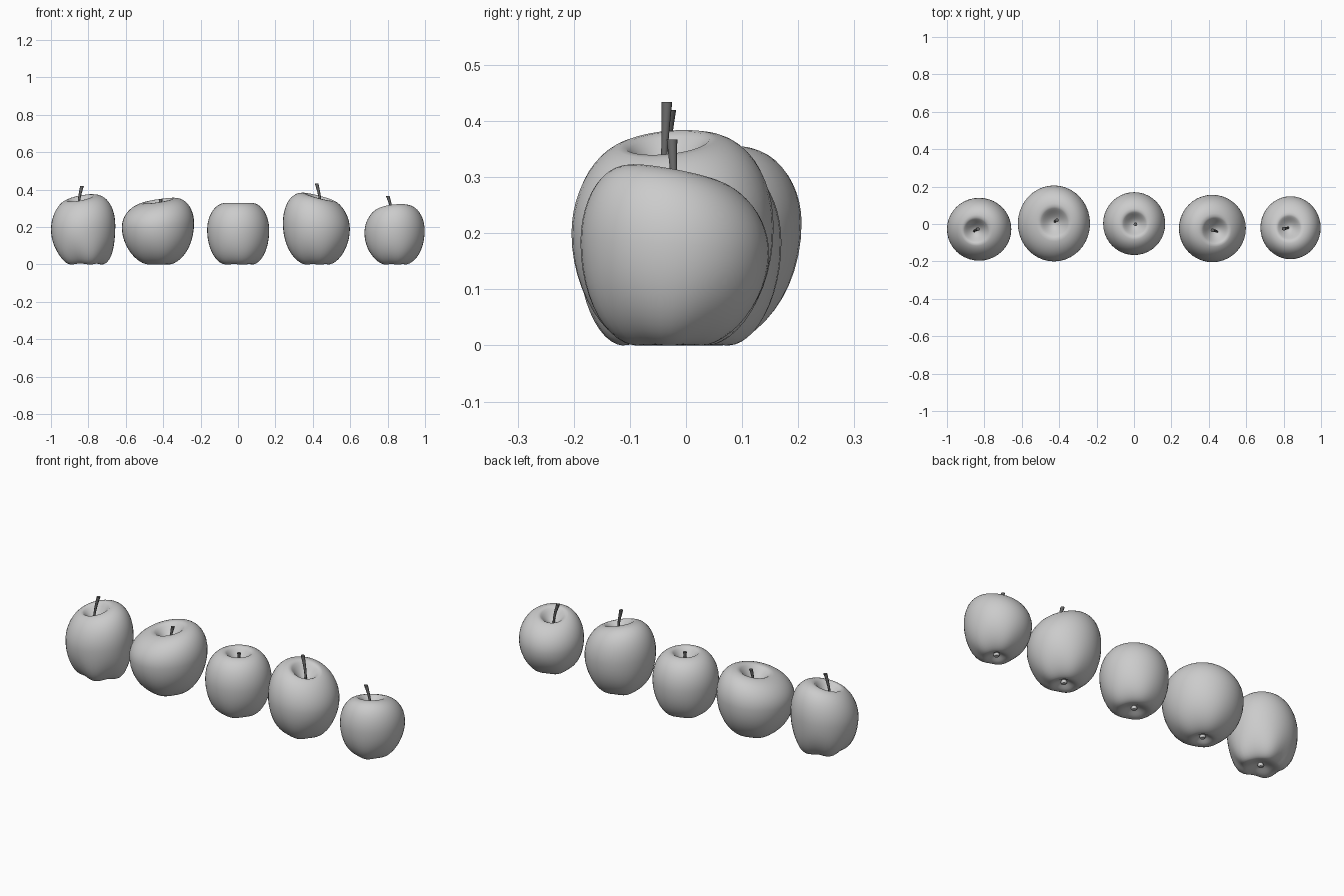
import bpy
import bmesh
from math import sin, cos, pi
from mathutils import Vector

cube = bpy.data.objects.get("Cube")
if cube:
    bpy.data.objects.remove(cube)


def make_material(name, color):
    mat = bpy.data.materials.new(name)
    mat.use_nodes = True
    mat.diffuse_color = color
    mat.node_tree.nodes["Principled BSDF"].inputs["Base Color"].default_value = color
    return mat


skin = make_material("light grey skin", (0.6, 0.6, 0.6, 1))
wood = make_material("dark grey stem", (0.13, 0.13, 0.13, 1))
SIDES = 40


def loft(name, rings, mat):
    """Join rings of points into a closed smooth skin."""
    bm = bmesh.new()
    loops = [[bm.verts.new(p) for p in ring] for ring in rings]
    for low, high in zip(loops, loops[1:]):
        n = len(low)
        for i in range(n):
            j = (i + 1) % n
            bm.faces.new((low[i], low[j], high[j], high[i]))
    bm.faces.new(loops[0][::-1])
    bm.faces.new(loops[-1])
    mesh = bpy.data.meshes.new(name)
    bm.to_mesh(mesh)
    bm.free()
    obj = bpy.data.objects.new(name, mesh)
    bpy.context.collection.objects.link(obj)
    mesh.materials.append(mat)
    bpy.ops.object.select_all(action="DESELECT")
    obj.select_set(True)
    bpy.context.view_layer.objects.active = obj
    bpy.ops.object.shade_smooth_by_angle(angle=0.9)
    return obj


def apple_profile(base, power, waist):
    """Radius and height pairs from the bottom dimple to the top dimple."""
    pts = []
    rim = 0.42
    for k in range(6):                       # bottom dimple
        t = k / 6
        pts.append((max(base * t, 0.01), 0.035 * (1 + cos(pi * t))))
    for k in range(12):                      # lower body
        a = pi / 2 * (1 - k / 12)
        pts.append((base + (1 - base) * cos(a) ** power, waist * (1 - sin(a))))
    for k in range(12):                      # shoulders
        a = pi / 2 * k / 12
        pts.append((rim + (1 - rim) * cos(a), waist + (1 - waist) * sin(a)))
    for k in range(9):                       # top dimple
        t = 1 - k / 8
        pts.append((max(rim * t, 0.01), 1 - 0.16 * (1 - t * t) ** 1.5))
    return pts


def make_apple(name, center, radius, height, base, power, waist, tilt, dimple, foot, lobes):
    rings = []
    for r, z in apple_profile(base, power, waist):
        pull = (1 - r) * max(0, z - waist) / (1 - waist)
        low = max(0, 1 - z / waist) ** 2
        ring = []
        for i in range(SIDES):
            a = 2 * pi * i / SIDES
            lobe = 1 + lobes * low * cos(5 * a)
            x, y = radius[0] * r * cos(a) * lobe, radius[1] * r * sin(a) * lobe
            lift = z * z * (tilt[0] * x + tilt[1] * y)
            bump = lobes * 0.1 * low * r * (1 - cos(5 * a))
            ring.append(Vector((
                center[0] + x + pull * (dimple[0] - center[0]) + low * foot[0],
                center[1] + y + pull * (dimple[1] - center[1]) + low * foot[1],
                z * height + lift + bump)))
        rings.append(ring)
    # Fit the tilted body back to its full height
    top = max(p.z for ring in rings for p in ring)
    for ring in rings:
        for p in ring:
            p.z *= height / top
    loft(name, rings, skin)
    return rings[-1][0].z


def make_stem(name, root, tip, bend):
    root, tip = Vector(root), Vector(tip)
    rings = []
    for k in range(7):
        t = k / 6
        c = root.lerp(tip, t) + Vector((bend * sin(pi * t), 0, 0))
        r = 0.0055 + 0.0045 * t ** 2
        rings.append([c + Vector((r * cos(2 * pi * i / 10), r * sin(2 * pi * i / 10), 0))
                      for i in range(10)])
    loft(name, rings, wood)


def make_calyx(name, x, y):
    rings = [[Vector((x + r * cos(2 * pi * i / 10), y + r * sin(2 * pi * i / 10), z))
              for i in range(10)] for r, z in ((0.012, 0.006), (0.016, 0.014), (0.01, 0.03))]
    loft(name, rings, skin)


# name, centre, radii, height, base, power, waist, tilt, dimple, foot shift, lobes, stem tip, bend
APPLES = [
    ("far_right", (-0.828, -0.028), (0.172, 0.168), 0.376, 0.5, 1.1, 0.56, (0.2, 0.2),
     (-0.855, -0.04), (0.01, 0), 0.06, (-0.834, -0.027, 0.42), -0.004),
    ("mid_right", (-0.428, 0.003), (0.193, 0.203), 0.357, 0.3, 1.2, 0.62, (0.16, 0.1),
     (-0.425, 0.012), (0, 0.0), 0.02, (-0.412, 0.02, 0.35), 0),
    ("middle", (0.001, 0.002), (0.166, 0.168), 0.329, 0.45, 1.1, 0.56, (0, 0),
     (0.005, 0), (0, 0), 0.02, (0.008, -0.002, 0.325), 0),
    ("mid_left", (0.419, -0.024), (0.179, 0.18), 0.384, 0.36, 1.2, 0.57, (-0.28, 0.1),
     (0.445, -0.041), (0, 0), 0.03, (0.42, -0.034, 0.434), 0.004),
    ("far_left", (0.837, -0.02), (0.161, 0.168), 0.323, 0.36, 1.2, 0.57, (0.12, -0.2),
     (0.824, -0.019), (0, -0.01), 0.03, (0.8, -0.025, 0.367), 0.006),
]
for name, center, radius, height, base, power, waist, tilt, dimple, foot, lobes, tip, bend in APPLES:
    floor = make_apple("apple_" + name, center, radius, height, base, power, waist,
                       tilt, dimple, foot, lobes)
    make_stem("stem_" + name, (*dimple, floor - 0.01), tip, bend)
    make_calyx("calyx_" + name, center[0] + foot[0], center[1] + foot[1])
